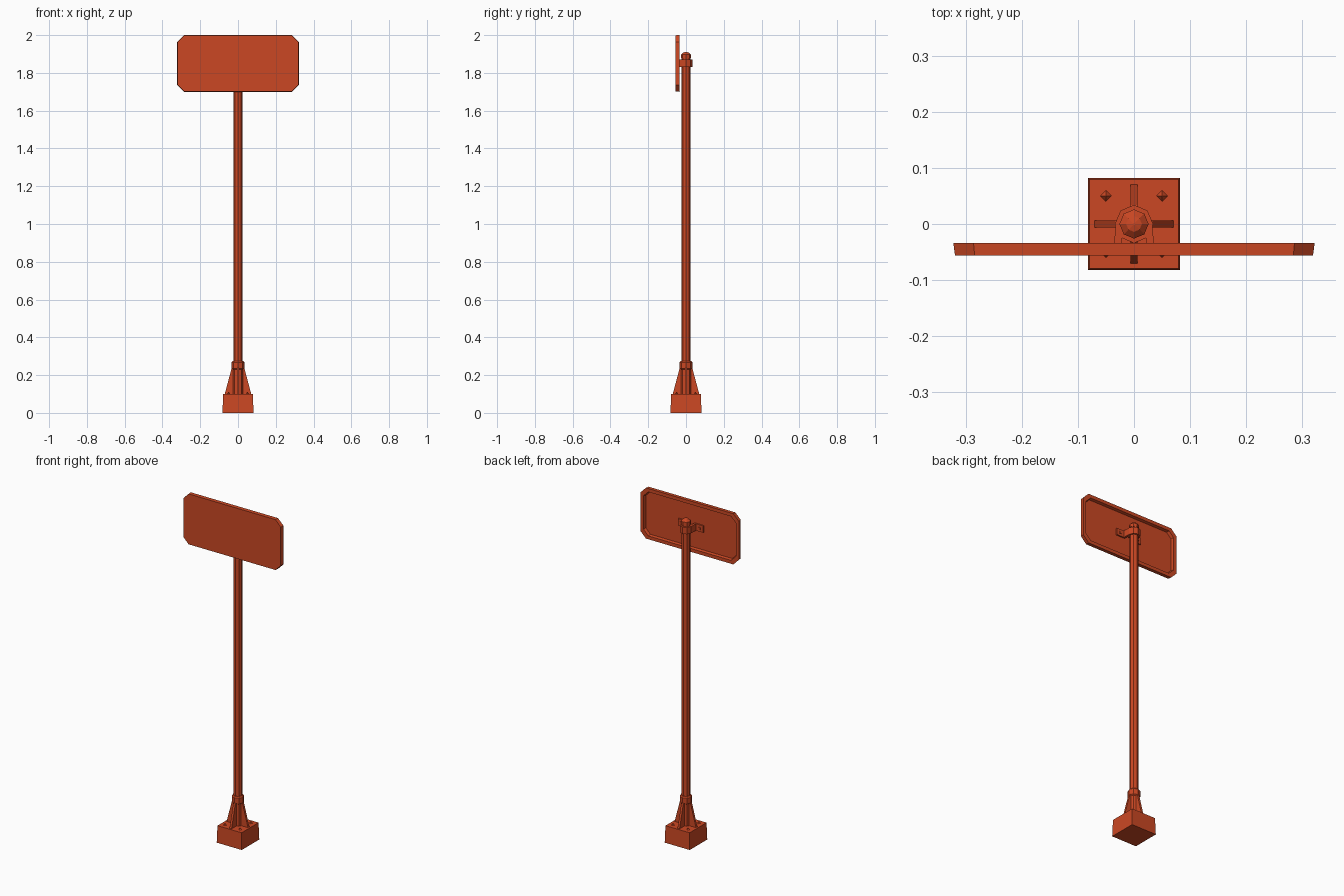
import bpy, bmesh, math
from mathutils import Matrix, Vector

cube = bpy.data.objects.get("Cube")
if cube:
    bpy.data.objects.remove(cube)

paint = bpy.data.materials.new("orange_red_paint")
colour = (0.6, 0.064, 0.017, 1)
paint.diffuse_color = colour
paint.use_nodes = True
paint.node_tree.nodes["Principled BSDF"].inputs["Base Color"].default_value = colour


def finish(name, bm):
    bmesh.ops.recalc_face_normals(bm, faces=bm.faces)
    mesh = bpy.data.meshes.new(name)
    bm.to_mesh(mesh)
    bm.free()
    mesh.materials.append(paint)
    obj = bpy.data.objects.new(name, mesh)
    bpy.context.collection.objects.link(obj)
    return obj


def loft(name, rings):
    """Skin a stack of equal-length vertex rings and cap both ends."""
    bm = bmesh.new()
    loops = [[bm.verts.new(p) for p in ring] for ring in rings]
    for a, b in zip(loops, loops[1:]):
        for i in range(len(a)):
            j = (i + 1) % len(a)
            bm.faces.new((a[i], a[j], b[j], b[i]))
    bm.faces.new(loops[0])
    bm.faces.new(loops[-1])
    return finish(name, bm)


def ring(radius, z, sides=8, x=0, y=0, turn=0):
    step = 2 * math.pi / sides
    return [(x + radius * math.cos(i * step + turn),
             y + radius * math.sin(i * step + turn), z) for i in range(sides)]


def box(name, size, centre):
    bm = bmesh.new()
    bmesh.ops.create_cube(bm, size=1, matrix=Matrix.Translation(centre) @ Matrix.Diagonal((*size, 1)))
    return finish(name, bm)


def plate_ring(half_w, half_h, cut, y):
    """Rectangle with clipped corners, standing in the xz plane."""
    pts = []
    for sx, sz in ((1, 1), (-1, 1), (-1, -1), (1, -1)):
        pair = [(sx * half_w, y, 1.85 + sz * (half_h - cut)),
                (sx * (half_w - cut), y, 1.85 + sz * half_h)]
        pts += pair if sx * sz > 0 else pair[::-1]
    return pts


# Footing block and post
r2 = math.sqrt(2)
loft("footing", [ring(0.082 * r2, 0, 4, turn=math.pi / 4),
                 ring(0.079 * r2, 0.1, 4, turn=math.pi / 4)])
loft("post", [ring(0.024, 0.1), ring(0.024, 1.89)])
loft("post_cap", [ring(0.026, 1.878), ring(0.026, 1.897), ring(0.014, 1.908), ring(0.002, 1.911)])

# Base socket with four tapered gussets
loft("base_socket", [ring(0.028, 0.1), ring(0.028, 0.23), ring(0.034, 0.235),
                     ring(0.034, 0.268), ring(0.028, 0.275)])
outline = [(0.02, 0.1), (0.07, 0.1), (0.034, 0.235), (0.02, 0.25)]
for i in range(4):
    spin = Matrix.Rotation(i * math.pi / 2, 3, "Z")
    loft(f"gusset_{i + 1}", [[spin @ Vector((r, t, z)) for r, z in outline] for t in (-0.0065, 0.0065)])

# Anchor bolts
for i, (sx, sy) in enumerate(((1, 1), (-1, 1), (-1, -1), (1, -1))):
    loft(f"anchor_bolt_{i + 1}", [ring(0.010, 0.1, 4, 0.05 * sx, 0.05 * sy),
                                  ring(0.001, 0.11, 4, 0.05 * sx, 0.05 * sy)])

# Sign panel: flat front, raised rim and recessed back
loft("sign_panel", [plate_ring(0.319, 0.149, 0.035, -0.056),
                    plate_ring(0.322, 0.15, 0.036, -0.034),
                    plate_ring(0.302, 0.13, 0.031, -0.034),
                    plate_ring(0.298, 0.126, 0.03, -0.050)])

# Clamp around the post, with arms and bolted feet on the panel back
loft("clamp_collar", [ring(0.034, 1.83), ring(0.034, 1.87)])
for side, s in (("left", 1), ("right", -1)):
    arm = [(0.018, 0), (0.033, 0), (0.036, -0.05), (0.024, -0.05)]
    loft(f"clamp_arm_{side}", [[(s * x, y, z) for x, y in arm] for z in (1.83, 1.87)])
    box(f"clamp_foot_{side}", (0.055, 0.009, 0.04), (s * 0.055, -0.0465, 1.85))
    box(f"clamp_bolt_{side}", (0.012, 0.006, 0.012), (s * 0.06, -0.040, 1.85))
